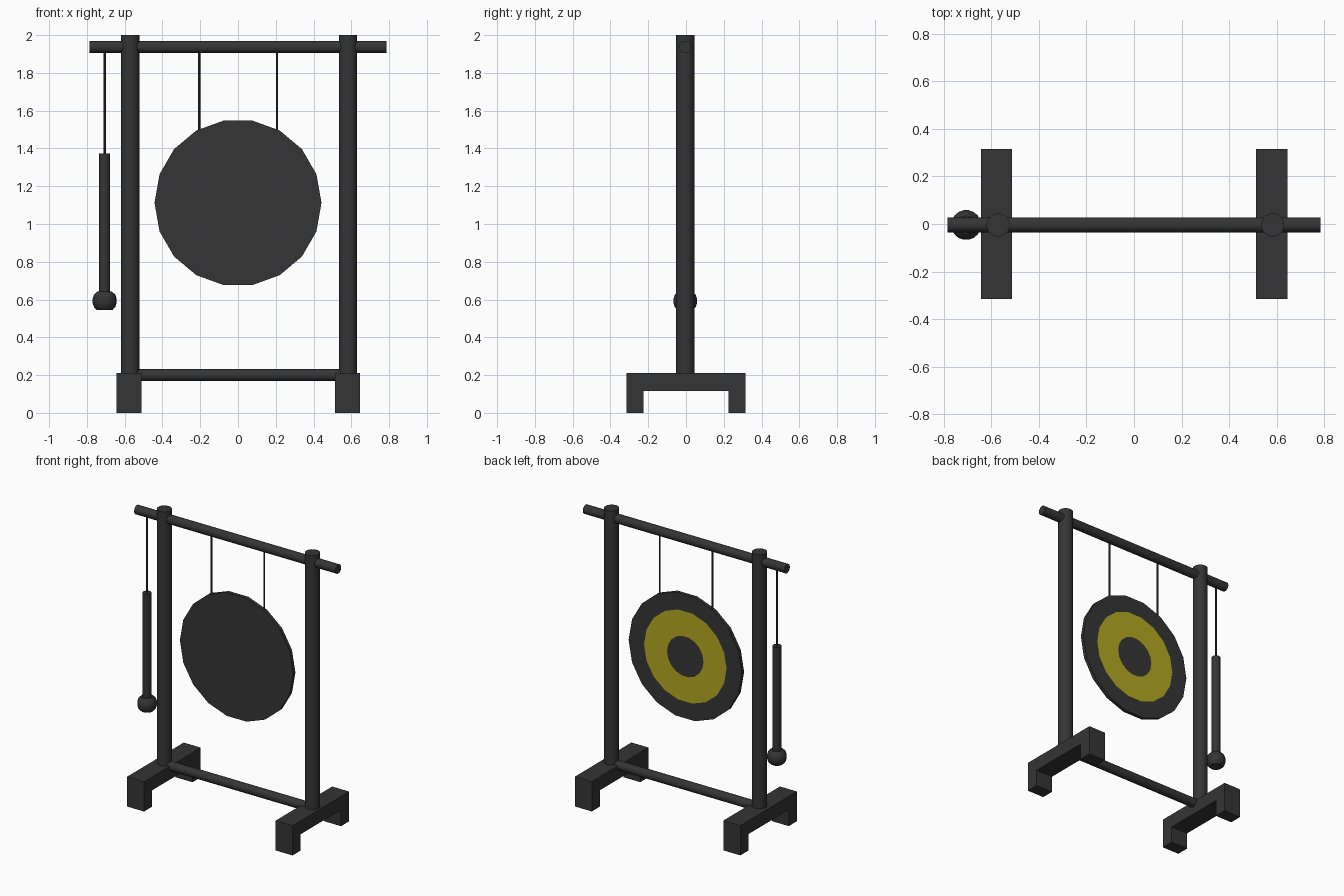
import bpy, bmesh
from math import pi, sin, cos
from mathutils import Vector

if "Cube" in bpy.data.objects:
    bpy.data.objects.remove(bpy.data.objects["Cube"])


def material(name, color):
    m = bpy.data.materials.new(name)
    m.diffuse_color = (*color, 1)
    m.use_nodes = True
    m.node_tree.nodes["Principled BSDF"].inputs["Base Color"].default_value = m.diffuse_color
    return m


BLACK = material("black_lacquer", (0.035, 0.035, 0.035))
YELLOW = material("yellow_paint", (0.45, 0.39, 0.015))
Y = -0.004  # depth of the hanging plane


def finish(name, bm, mats=(BLACK,), smooth=True):
    bmesh.ops.recalc_face_normals(bm, faces=bm.faces)
    me = bpy.data.meshes.new(name)
    bm.to_mesh(me)
    bm.free()
    for m in mats:
        me.materials.append(m)
    ob = bpy.data.objects.new(name, me)
    bpy.context.collection.objects.link(ob)
    if smooth:
        bpy.ops.object.select_all(action='DESELECT')
        ob.select_set(True)
        bpy.context.view_layer.objects.active = ob
        bpy.ops.object.shade_smooth_by_angle(angle=pi / 6)
    return ob


def rod(name, a, b, radius, sides=18):
    a, b = Vector(a), Vector(b)
    bm = bmesh.new()
    bmesh.ops.create_cone(bm, cap_ends=True, segments=sides, radius1=radius,
                          radius2=radius, depth=(b - a).length)
    rot = (b - a).to_track_quat('Z', 'Y').to_matrix()
    bmesh.ops.rotate(bm, verts=bm.verts, matrix=rot)
    bmesh.ops.translate(bm, verts=bm.verts, vec=(a + b) / 2)
    return finish(name, bm)


def stack(bm, loops, sides, point):
    """Skin a list of (radius, height) rings and cap both ends."""
    rings = [[bm.verts.new(point(r, h, 2 * pi * i / sides)) for i in range(sides)]
             for r, h in loops]
    bands = []
    for p, q in zip(rings, rings[1:]):
        bands.append([bm.faces.new((p[i], p[(i + 1) % sides], q[(i + 1) % sides], q[i]))
                      for i in range(sides)])
    bm.faces.new(rings[0])
    bm.faces.new(rings[-1])
    return bands


# Feet: bridge profile extruded along x, with a post on each
profile = [(-.315, 0), (-.225, 0), (-.225, .115), (.225, .115),
           (.225, 0), (.315, 0), (.315, .21), (-.315, .21)]
for side, x in (("left", -.578), ("right", .58)):
    bm = bmesh.new()
    face = bm.faces.new([bm.verts.new((x - .066, y, z)) for y, z in profile])
    ext = bmesh.ops.extrude_face_region(bm, geom=[face])
    moved = [v for v in ext["geom"] if isinstance(v, bmesh.types.BMVert)]
    bmesh.ops.translate(bm, verts=moved, vec=(.132, 0, 0))
    finish(side + "_foot", bm, smooth=False)
for side, x in (("left", -.571), ("right", .583)):
    rod(side + "_post", (x, Y, .2), (x, Y, 2), .049)

# Crossbars
rod("top_bar", (-.785, Y, 1.937), (.785, Y, 1.937), .032)
rod("bottom_bar", (-.57, Y, .2), (.58, Y, .2), .032)

# Gong: flat 18-sided disc, yellow ring painted on the back
bm = bmesh.new()
bands = stack(bm, [(.442, -.012), (.442, .012), (.322, .012), (.142, .012)], 18,
              lambda r, h, t: (r * cos(t), Y + h, 1.112 + r * sin(t)))
for f in bands[2]:
    f.material_index = 1
finish("gong", bm, (BLACK, YELLOW), smooth=False)

# Cords
for side, x in (("left", -.205), ("right", .207)):
    rod(side + "_gong_cord", (x, Y, 1.495), (x, Y, 1.93), .006, 8)
rod("mallet_cord", (-.706, Y, 1.37), (-.706, Y, 1.93), .006, 8)

# Mallet: handle and rounded head
rod("mallet_handle", (-.706, Y, .6), (-.706, Y, 1.373), .029)
bm = bmesh.new()
stack(bm, [(.042, .545), (.056, .56), (.063, .58), (.063, .606), (.056, .626), (.038, .643)],
      18, lambda r, h, t: (-.706 + r * cos(t), Y + r * sin(t), h))
finish("mallet_head", bm)
